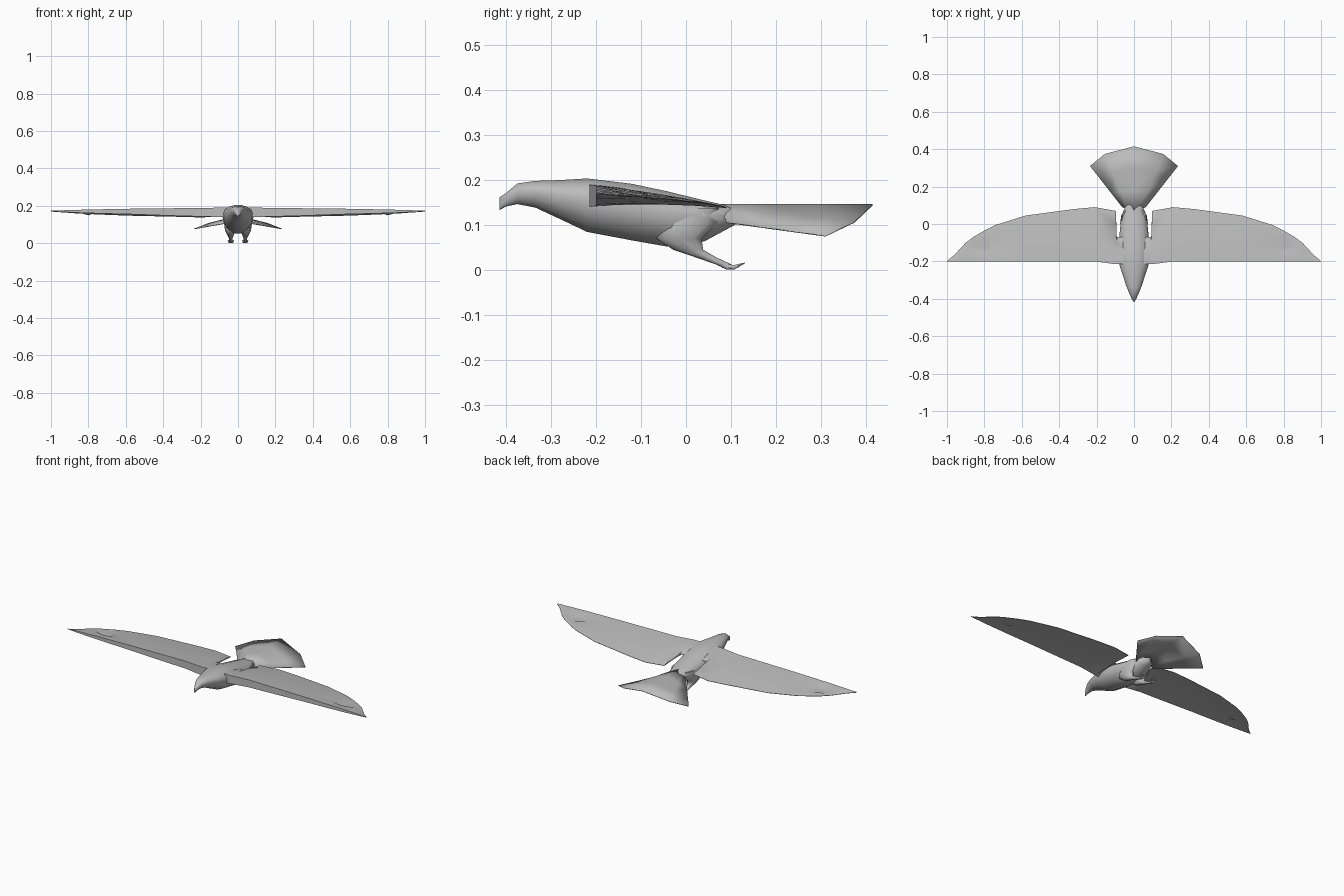
import bpy, bmesh, math

cube = bpy.data.objects.get("Cube")
if cube:
    bpy.data.objects.remove(cube, do_unlink=True)

grey = bpy.data.materials.new("plumage grey")
grey.use_nodes = True
grey.diffuse_color = (0.5, 0.5, 0.5, 1)
grey.node_tree.nodes["Principled BSDF"].inputs["Base Color"].default_value = (0.5, 0.5, 0.5, 1)


def finish(name, bm, mirror=False, angle=60):
    """Turn a bmesh into a smooth shaded grey object."""
    bmesh.ops.recalc_face_normals(bm, faces=bm.faces)
    mesh = bpy.data.meshes.new(name)
    bm.to_mesh(mesh)
    bm.free()
    mesh.materials.append(grey)
    obj = bpy.data.objects.new(name, mesh)
    bpy.context.collection.objects.link(obj)
    bpy.ops.object.select_all(action="DESELECT")
    obj.select_set(True)
    bpy.context.view_layer.objects.active = obj
    bpy.ops.object.shade_smooth_by_angle(angle=math.radians(angle))
    if mirror:
        obj.modifiers.new("mirror", "MIRROR").use_mirror_merge = False
    return obj


def loft(name, rings, mirror=False, angle=60):
    """Skin a row of closed rings and cap both ends."""
    bm = bmesh.new()
    rows = [[bm.verts.new(p) for p in ring] for ring in rings]
    n = len(rows[0])
    for a, b in zip(rows, rows[1:]):
        for i in range(n):
            j = (i + 1) % n
            bm.faces.new((a[i], a[j], b[j], b[i]))
    bm.faces.new(rows[0])
    bm.faces.new(rows[-1])
    return finish(name, bm, mirror, angle)


def circle(n):
    return [(math.cos(2 * math.pi * i / n), math.sin(2 * math.pi * i / n)) for i in range(n)]


# Body with head and hooked beak: y, bottom, top, half width
body = [(-0.415, 0.133, 0.162, 0.003), (-0.400, 0.141, 0.172, 0.012),
        (-0.375, 0.146, 0.193, 0.024), (-0.335, 0.138, 0.199, 0.040),
        (-0.28, 0.112, 0.201, 0.058), (-0.22, 0.083, 0.205, 0.078),
        (-0.12, 0.064, 0.193, 0.084), (-0.04, 0.050, 0.176, 0.076),
        (0.04, 0.062, 0.156, 0.068), (0.10, 0.095, 0.142, 0.045),
        (0.13, 0.112, 0.138, 0.010)]
rings = []
for y, low, top, w in body:
    wide = low + (top - low) * 0.62
    rings.append([(w * c, y, wide + s * (top - wide if s > 0 else wide - low))
                  for c, s in circle(14)])
loft("body", rings)

# Wings: x, trailing y, trailing z, leading top, leading bottom
stations = [(0.03, -0.07, 0.165, 0.192, 0.140), (0.092, -0.07, 0.162, 0.190, 0.140),
            (0.097, 0.07, 0.142, 0.190, 0.140), (0.21, 0.09, 0.140, 0.188, 0.143),
            (0.32, 0.080, 0.143, 0.187, 0.146), (0.58, 0.045, 0.149, 0.184, 0.155),
            (0.74, -0.005, 0.155, 0.181, 0.159), (0.80, -0.035, 0.158, 0.180, 0.161),
            (0.86, -0.070, 0.161, 0.178, 0.163), (0.90, -0.100, 0.164, 0.177, 0.165),
            (0.96, -0.165, 0.168, 0.175, 0.168), (1.0, -0.198, 0.171, 0.174, 0.171)]
rings = []
for x, ty, tz, top, low in stations:
    lead = -0.215 if x < 0.1 else -0.2
    upper, lower = [], []
    for t in (0, 0.25, 0.5, 0.75, 1):
        y = lead + (ty - lead) * t
        bulge = 4 * t * (1 - t) * (top - low)
        zu = top + (tz - top) * t + bulge * 0.1
        zl = low + (tz - 0.002 - low) * t + bulge * 0.12
        # small pit near the wing tip
        if x == 0.80 and t == 0.5:
            zu -= 0.022
        upper.append((x, y, zu))
        lower.append((x, y, zl))
    rings.append(upper + lower[::-1])
loft("wings", rings, mirror=True, angle=50)

# Tail fan, ridged along the middle and drooping to the sides
base = [(0, 0.07, 0.146), (0.035, 0.08, 0.132), (0.062, 0.09, 0.106)]
tip = [(0, 0.415, 0.145), (0.155, 0.375, 0.107), (0.235, 0.31, 0.076)]
bm = bmesh.new()
rows = []
for t in (0, 0.33, 0.67, 1):
    half = [tuple(p + (q - p) * t for p, q in zip(b, e)) for b, e in zip(base, tip)]
    full = [(-x, y, z) for x, y, z in half[:0:-1]] + half
    rows.append([bm.verts.new(p) for p in full])
for a, b in zip(rows, rows[1:]):
    for i in range(len(a) - 1):
        bm.faces.new((a[i], a[i + 1], b[i + 1], b[i]))
tail = finish("tail", bm)
shell = tail.modifiers.new("thickness", "SOLIDIFY")
shell.thickness = 0.003
shell.offset = 0

# Legs, thigh to ankle: centre x, y, z, then half sizes along x and y
leg = [(0.040, 0.02, 0.138, 0.026, 0.055), (0.042, 0.005, 0.105, 0.032, 0.070),
       (0.042, -0.015, 0.070, 0.028, 0.052), (0.040, 0.005, 0.045, 0.018, 0.035),
       (0.039, 0.045, 0.028, 0.010, 0.024), (0.038, 0.085, 0.012, 0.009, 0.018),
       (0.038, 0.100, 0.001, 0.008, 0.010)]
loft("legs", [[(x + rx * c, y + ry * s, z) for c, s in circle(10)]
              for x, y, z, rx, ry in leg], mirror=True)

# Trailing toes, curled up at the ends
for label, end_x in (("inner", 0.022), ("middle", 0.038), ("outer", 0.054)):
    path = [(0.038, 0.08, 0.010, 0.006), ((0.038 + end_x) / 2, 0.107, 0.006, 0.006),
            (end_x, 0.131, 0.016, 0.001)]
    loft(label + "_toes", [[(x + r * c, y, z + r * s) for c, s in circle(6)]
                           for x, y, z, r in path], mirror=True)
